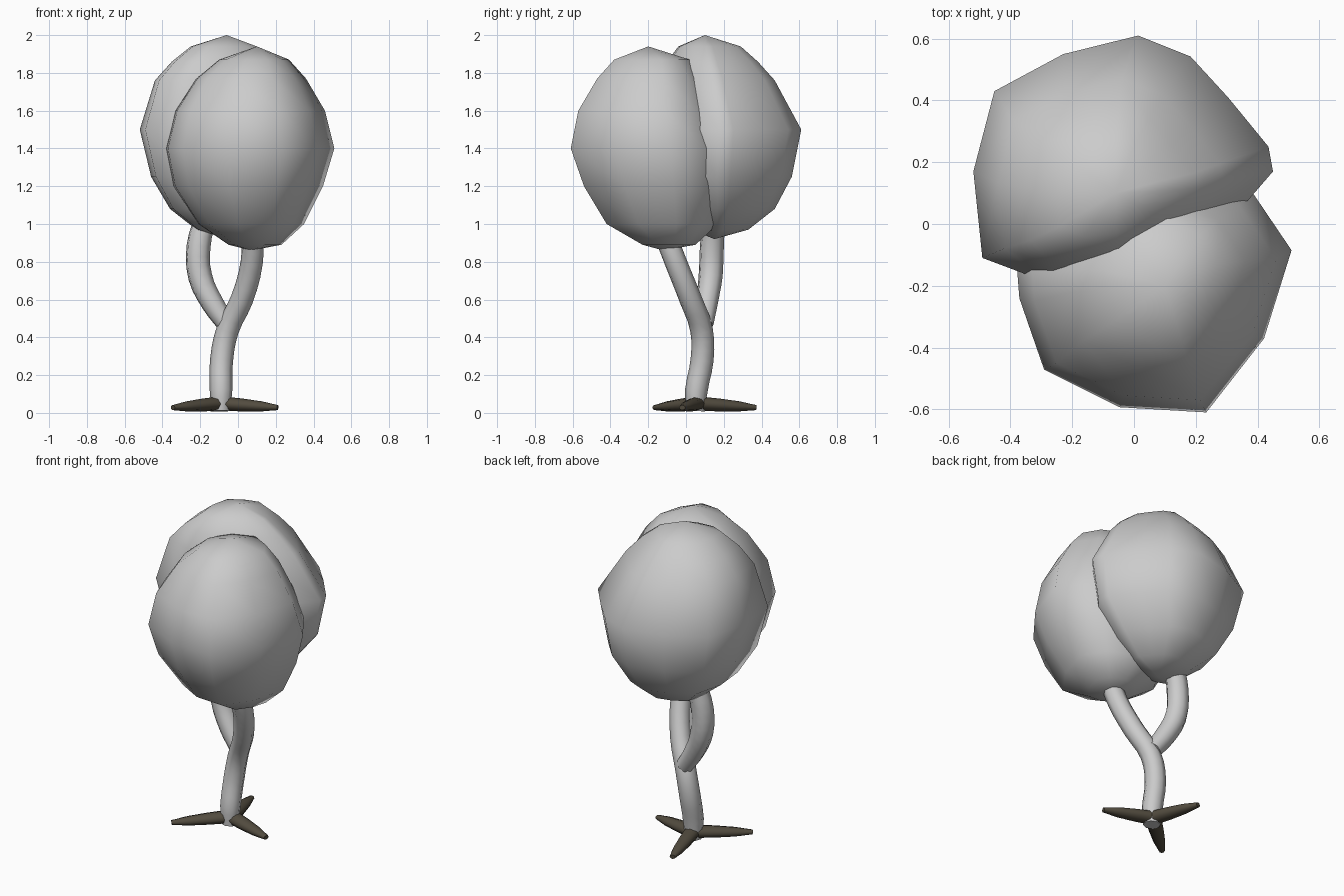
import bpy, bmesh, math
from mathutils import Vector

if "Cube" in bpy.data.objects:
    bpy.data.objects.remove(bpy.data.objects["Cube"])


def make_material(name, rgb):
    mat = bpy.data.materials.new(name)
    mat.use_nodes = True
    mat.diffuse_color = (*rgb, 1)
    mat.node_tree.nodes["Principled BSDF"].inputs["Base Color"].default_value = (*rgb, 1)
    return mat


mid_grey = make_material("mid grey", (0.6, 0.6, 0.6))
dark_bark = make_material("dark bark", (0.085, 0.072, 0.05))


def crown(name, plan, top, rings, bottom):
    """Closed smooth lump: a unit plan outline fitted to the bounds of each ring."""
    bm = bmesh.new()
    loops = []
    for z, x0, x1, y0, y1 in rings:
        centre = Vector(((x0 + x1) / 2, (y0 + y1) / 2, z))
        half = Vector(((x1 - x0) / 2, (y1 - y0) / 2))
        loops.append([bm.verts.new(centre + Vector((u * half.x, v * half.y, 0)))
                      for u, v in plan])
    n = len(plan)
    first, last = bm.verts.new(top), bm.verts.new(bottom)
    for k in range(n):
        j = (k + 1) % n
        bm.faces.new((first, loops[0][k], loops[0][j]))
        bm.faces.new((last, loops[-1][j], loops[-1][k]))
        for a, b in zip(loops, loops[1:]):
            bm.faces.new((a[k], b[k], b[j], a[j]))
    bmesh.ops.recalc_face_normals(bm, faces=bm.faces)
    for face in bm.faces:
        face.smooth = True
    mesh = bpy.data.meshes.new(name)
    bm.to_mesh(mesh)
    bm.free()
    mesh.materials.append(mid_grey)
    obj = bpy.data.objects.new(name, mesh)
    bpy.context.collection.objects.link(obj)


def tube(name, points, radii, mat, flatten=1.0):
    """Round limb along a path, with a radius at each point."""
    curve = bpy.data.curves.new(name, "CURVE")
    curve.dimensions = "3D"
    curve.bevel_depth = 1
    curve.bevel_resolution = 2
    curve.resolution_u = 3
    curve.use_fill_caps = True
    spline = curve.splines.new("BEZIER")
    spline.bezier_points.add(len(points) - 1)
    for bp, co, r in zip(spline.bezier_points, points, radii):
        bp.co = (co[0], co[1], co[2] / flatten)
        bp.radius = r
        bp.handle_left_type = bp.handle_right_type = "AUTO"
    curve.materials.append(mat)
    obj = bpy.data.objects.new(name, curve)
    obj.scale.z = flatten
    bpy.context.collection.objects.link(obj)


# Crowns: ring rows are height, then x and y bounds
front_plan = [(1, 0.25), (0.7, 0.72), (0.1, 1), (-0.6, 0.8), (-1, 0.15), (-0.98, -0.12),
              (-0.8, -0.67), (-0.25, -0.96), (0.38, -1), (0.8, -0.43)]
crown("front_crown", front_plan, (0.1, -0.2, 1.94), [
    (1.87, -0.1, 0.27, -0.38, 0.02),
    (1.77, -0.22, 0.36, -0.47, 0.09),
    (1.6, -0.33, 0.46, -0.57, 0.16),
    (1.4, -0.38, 0.51, -0.61, 0.23),
    (1.2, -0.34, 0.45, -0.54, 0.22),
    (1.0, -0.21, 0.35, -0.42, 0.17),
    (0.89, -0.05, 0.23, -0.23, 0.05)], (0.07, -0.12, 0.86))

back_plan = [(1, -0.1), (0.97, 0.1), (0.7, 0.5), (0.45, 0.83), (0.1, 1), (-0.4, 0.85),
             (-0.86, 0.55), (-1, -0.1), (-0.94, -0.8), (-0.5, -1), (0.1, -0.95), (0.7, -0.52)]
crown("back_crown", back_plan, (-0.06, 0.1, 2), [
    (1.94, -0.25, 0.1, -0.04, 0.29),
    (1.86, -0.35, 0.2, -0.1, 0.38),
    (1.76, -0.44, 0.29, -0.14, 0.47),
    (1.5, -0.52, 0.45, -0.19, 0.61),
    (1.25, -0.46, 0.4, -0.16, 0.56),
    (1.08, -0.36, 0.26, -0.08, 0.47),
    (0.97, -0.22, 0.13, 0.03, 0.33)], (-0.05, 0.15, 0.92))

# Trunk and side branch
tube("trunk", [(-0.09, 0.05, 0.01), (-0.09, 0.055, 0.12), (-0.087, 0.085, 0.28),
               (-0.055, 0.082, 0.44), (0.02, 0.025, 0.6), (0.073, -0.055, 0.8),
               (0.077, -0.12, 0.97)],
     [0.05, 0.06, 0.061, 0.06, 0.06, 0.059, 0.059], mid_grey)
tube("branch", [(-0.06, 0.095, 0.47), (-0.135, 0.11, 0.58), (-0.2, 0.13, 0.72),
                (-0.209, 0.137, 0.88), (-0.17, 0.15, 1.04)],
     [0.052, 0.06, 0.065, 0.065, 0.06], mid_grey)

# Three flattened roots spreading from the trunk base
base = Vector((-0.09, 0.06, 0.05))
tips = [(-0.165, 0.37), (0.21, -0.02), (-0.345, -0.165)]
for i, (x, y) in enumerate(tips):
    tip = Vector((x, y, 0.028))
    path = [base.lerp(tip, t) for t in (0.08, 0.35, 0.7, 1)]
    tube(f"root_{i + 1}", path, [0.046, 0.043, 0.034, 0.017], dark_bark, 0.8)
